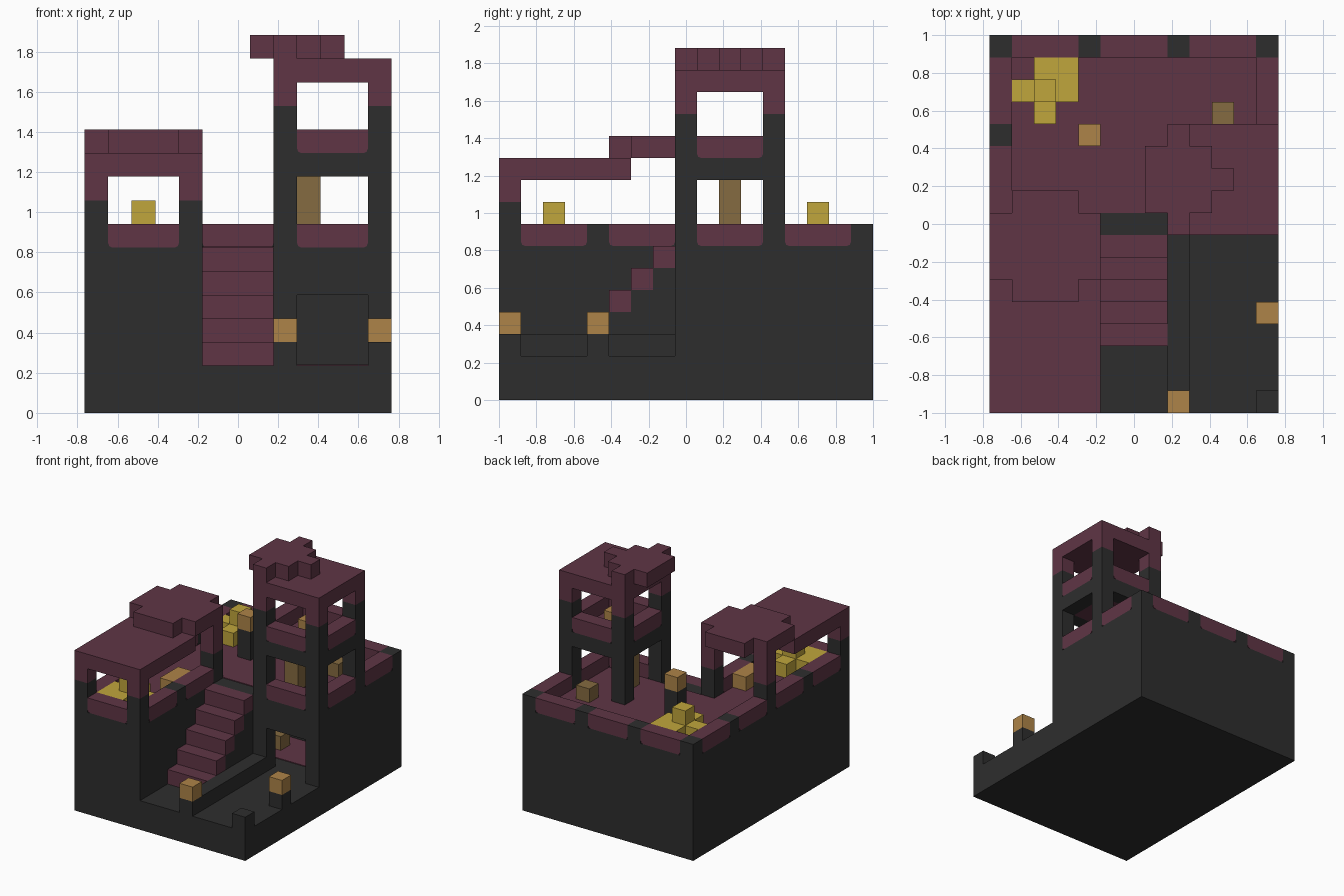
import bpy, bmesh
from mathutils import Vector

if "Cube" in bpy.data.objects:
    bpy.data.objects.remove(bpy.data.objects["Cube"], do_unlink=True)

U = 2 / 17  # one block


def material(name, rgb):
    m = bpy.data.materials.new(name)
    m.use_nodes = True
    m.diffuse_color = (*rgb, 1)
    m.node_tree.nodes["Principled BSDF"].inputs["Base Color"].default_value = (*rgb, 1)
    return m


STONE = material("dark stone", (.027, .027, .027))
MAROON = material("maroon", (.115, .036, .06))
GOLD = material("gold", (.53, .38, .045))
ORANGE = material("orange", (.42, .23, .065))
BROWN = material("brown", (.235, .145, .052))


def add_box(bm, a, b):
    """Box between two block-grid corners."""
    lo = Vector(((a[0] - 6.5) * U, (a[1] - 8.5) * U, a[2] * U))
    hi = Vector(((b[0] - 6.5) * U, (b[1] - 8.5) * U, b[2] * U))
    verts = bmesh.ops.create_cube(bm, size=1)["verts"]
    for v in verts:
        v.co = Vector([lo[i] if v.co[i] < 0 else hi[i] for i in range(3)])
    return verts


def finish(name, bm, mat):
    mesh = bpy.data.meshes.new(name)
    bm.to_mesh(mesh)
    bm.free()
    mesh.materials.append(mat)
    ob = bpy.data.objects.new(name, mesh)
    bpy.context.collection.objects.link(ob)
    return ob


def boxes(name, mat, *spans):
    """Each span is x0, x1, y0, y1, z0, z1 in blocks."""
    bm = bmesh.new()
    for x0, x1, y0, y1, z0, z1 in spans:
        add_box(bm, (x0, y0, z0), (x1, y1, z1))
    return finish(name, bm, mat)


def cells(name, mat, z, *xy):
    return boxes(name, mat, *[(x, x + 1, y, y + 1, z, z + 1) for x, y in xy])


def panel(name, x, y, z, along):
    """Three-block parapet panel with clipped lower corners over a stone core."""
    dx, dy = (3, 1) if along == "x" else (1, 3)
    bm = bmesh.new()
    add_box(bm, (x, y, z), (x + dx, y + dy, z + 1))
    thick = 1 if along == "x" else 0
    edges = []
    for e in bm.edges:
        d = e.verts[1].co - e.verts[0].co
        if abs(d[thick]) > U / 2 and max(v.co.z for v in e.verts) < (z + .5) * U:
            edges.append(e)
    bmesh.ops.bevel(bm, geom=edges, offset=.022, segments=2, affect="EDGES", profile=.5)
    finish(name, bm, MAROON)
    g = .04
    gx, gy = (0, g) if along == "x" else (g, 0)
    boxes(name + "_core", STONE, (x + gx, x + dx - gx, y + gy, y + dy - gy, z, z + .5))


# Stone base, with a hollow room behind the door
boxes("base", STONE, (0, 13, 0, 17, 0, 2))
boxes("left_block", STONE, (0, 5, 0, 8, 2, 7))
boxes("rear_block", STONE,
      (0, 13, 8, 17, 5, 7), (0, 13, 13, 17, 2, 5), (0, 7, 8, 13, 2, 5),
      (12, 13, 8, 13, 2, 5), (7, 9, 8, 9, 2, 5))
boxes("room_floor", MAROON, (7, 12, 10, 13, 2, 2.05))
cells("room_crate", BROWN, 2, (7, 11))

# Deck paving
boxes("deck_paving", MAROON, (1, 4, 1, 9, 7, 7.05), (1, 12, 9, 16, 7, 7.05))

# Stairs
boxes("stair_steps", MAROON, *[(5, 8, 3 + n, 4 + n, 2 + n, 3 + n) for n in range(5)])
boxes("stair_fill", STONE, *[(5, 8, 3 + n, 4 + n, 2, 2 + n) for n in range(1, 5)])

# Front yard wall, posts and lamps
boxes("yard_wall", STONE, (8, 9, 0, 8, 2, 3))
cells("yard_posts", STONE, 2, (12, 0), (12, 4))
cells("yard_lamps", ORANGE, 3, (8, 0), (12, 4))

# Parapet around the deck
cells("parapet_posts", STONE, 7, (0, 4), (4, 4), (0, 12),
      (0, 16), (4, 16), (8, 16), (12, 16))
for x in (1, 5, 9):
    panel("back_parapet", x, 16, 7, "x")
for y in (1, 5, 9, 13):
    panel("side_parapet", 0, y, 7, "y")
for y in (1, 5):
    panel("stair_parapet", 4, y, 7, "y")
panel("front_parapet", 1, 0, 7, "x")
panel("east_parapet", 12, 13, 7, "y")

# Pavilion with stepped roof
corners = [(x, y) for x in (0, 4) for y in (0, 8)]
boxes("pavilion_posts", STONE, *[(x, x + 1, y, y + 1, 7, 9) for x, y in corners])
boxes("pavilion_post_tops", MAROON,
      *[(x, x + 1, y, y + 1, 9, 10 if y == 0 else 11) for x, y in corners])
boxes("pavilion_roof", MAROON, (0, 5, 0, 6, 10, 11))
boxes("pavilion_roof_cap", MAROON, (1, 4, 5, 10, 11, 12),
      (0, 1, 6, 9, 11, 12), (4, 5, 6, 9, 11, 12))

# Tower
corners = [(x, y) for x in (8, 12) for y in (8, 12)]
boxes("tower_posts", STONE, *[(x, x + 1, y, y + 1, 7, 13) for x, y in corners])
boxes("tower_post_tops", MAROON, *[(x, x + 1, y, y + 1, 13, 14) for x, y in corners])
boxes("tower_band", STONE, (9, 12, 8, 9, 10, 11), (9, 12, 12, 13, 10, 11),
      (8, 9, 9, 12, 10, 11), (12, 13, 9, 12, 10, 11))
boxes("tower_floor", MAROON, (9, 12, 9, 12, 10, 11))
panel("tower_sill_front", 9, 8, 7, "x")
panel("tower_sill_east", 12, 9, 7, "y")
for y in (8, 12):
    panel("tower_upper_sill", 9, y, 11, "x")
for x in (8, 12):
    panel("tower_upper_sill", x, 9, 11, "y")
boxes("tower_roof", MAROON, (8, 13, 8, 13, 14, 15))
boxes("tower_roof_cap", MAROON, (7, 8, 9, 12, 15, 16), (8, 9, 8, 13, 15, 16),
      (9, 10, 9, 12, 15, 16), (10, 11, 10, 11, 15, 16))

# Lamps and crates on the deck and in the tower
boxes("deck_lamp_post", STONE, (4, 5, 12, 13, 7, 9))
cells("deck_lamp", ORANGE, 9, (4, 12))
boxes("tower_pillar", BROWN, (9, 10, 10, 11, 7, 10))
cells("deck_crate", BROWN, 7, (10, 13))
cells("tower_crate", ORANGE, 11, (10, 10))
boxes("pavilion_crate", ORANGE, (3, 4, 5, 7, 7, 8))

# Gold piles
cells("rear_gold", GOLD, 7, (2, 14), (3, 14), (2, 15), (3, 15), (1, 14), (2, 13))
cells("rear_gold_top", GOLD, 8, (2, 14))
cells("pavilion_gold", GOLD, 7, (1, 1), (2, 1), (1, 2), (2, 2), (3, 2), (2, 3))
cells("pavilion_gold_top", GOLD, 8, (2, 2))
